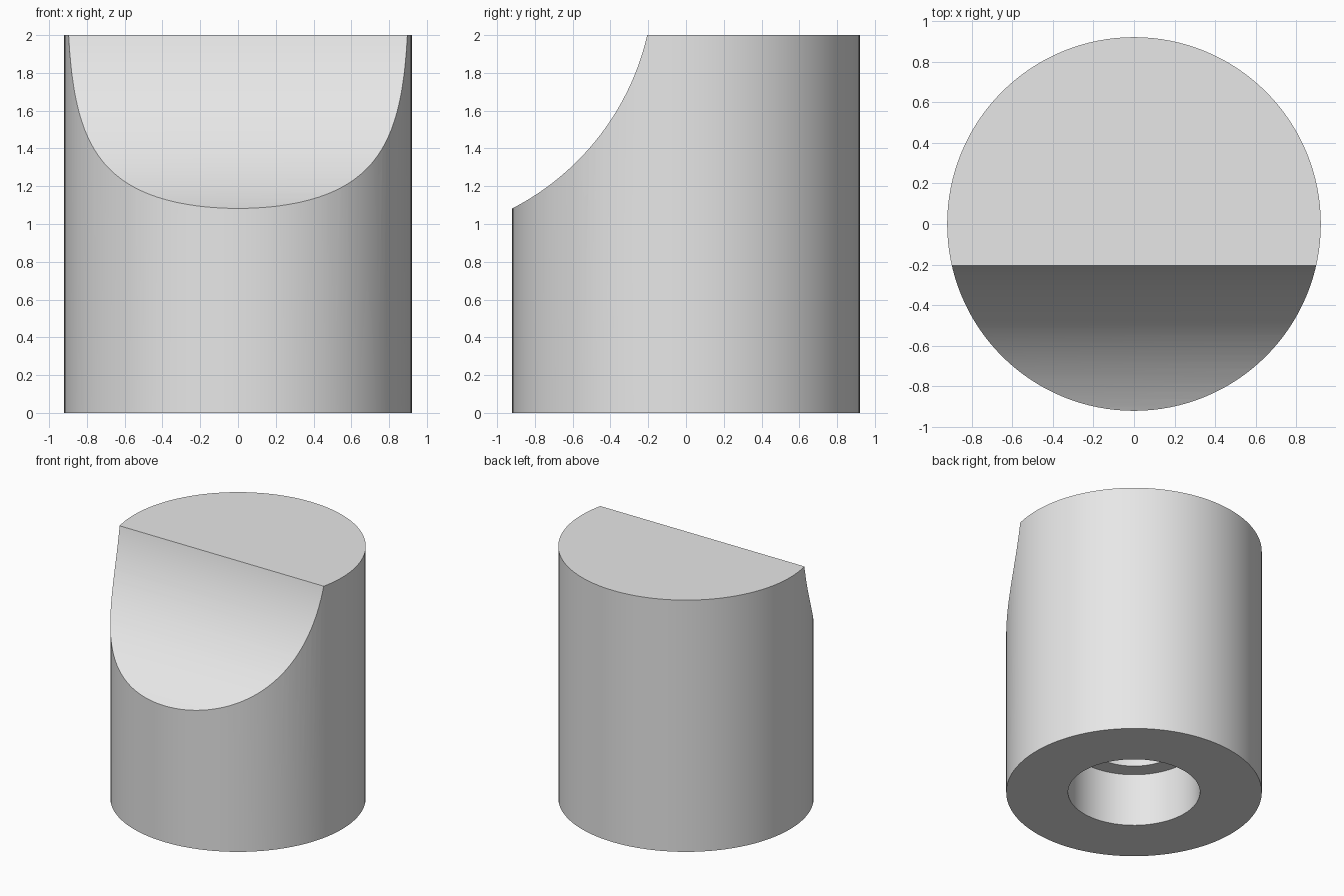
import bpy
import math

old = bpy.data.objects.get("Cube")
if old:
    bpy.data.objects.remove(old, do_unlink=True)

RADIUS, HEIGHT = 0.92, 2.0


def cylinder(name, radius, z0, z1, sides=128):
    bpy.ops.mesh.primitive_cylinder_add(
        vertices=sides, radius=radius, depth=z1 - z0, location=(0, 0, (z0 + z1) / 2))
    obj = bpy.context.object
    obj.name = name
    return obj


def cut(target, cutter):
    cutter.hide_render = True
    mod = target.modifiers.new("cut", 'BOOLEAN')
    mod.operation = 'DIFFERENCE'
    mod.solver = 'EXACT'
    mod.object = cutter
    bpy.context.view_layer.objects.active = target
    bpy.ops.object.modifier_apply(modifier=mod.name)
    bpy.data.objects.remove(cutter, do_unlink=True)


# Round body
body = cylinder("round_body", RADIUS, 0, HEIGHT)

# Concave scoop across the upper front
scoop = cylinder("scoop_cutter", 1.38, -1.5, 1.5, 192)
scoop.rotation_euler = (0, math.pi / 2, 0)
scoop.location = (0, -1.55, 2.31)
cut(body, scoop)

# Stepped blind hole in the base
cut(body, cylinder("wide_bore_cutter", 0.475, -0.2, 0.42, 96))
cut(body, cylinder("narrow_bore_cutter", 0.35, 0.2, 1.1, 96))

# Plain grey finish
grey = bpy.data.materials.new("light grey")
grey.use_nodes = True
grey.diffuse_color = (0.8, 0.8, 0.8, 1)
grey.node_tree.nodes["Principled BSDF"].inputs["Base Color"].default_value = (0.8, 0.8, 0.8, 1)
body.data.materials.clear()
body.data.materials.append(grey)
for face in body.data.polygons:
    face.material_index = 0

# Smooth curved walls, keep rims sharp
bpy.ops.object.select_all(action='DESELECT')
body.select_set(True)
bpy.context.view_layer.objects.active = body
bpy.ops.object.shade_smooth_by_angle(angle=math.radians(30))
